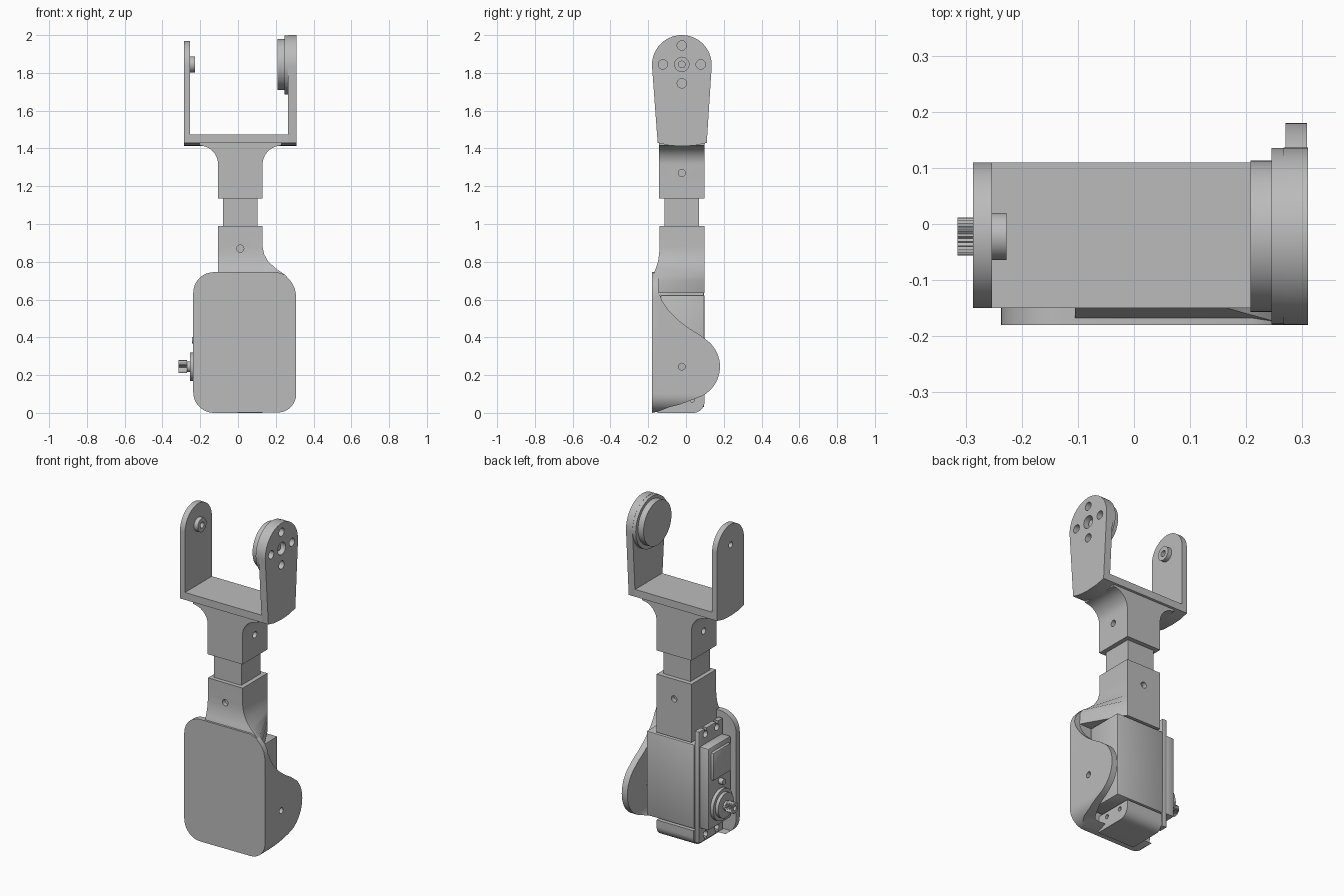
import bpy, bmesh
from math import radians, cos, sin

if "Cube" in bpy.data.objects:
    bpy.data.objects.remove(bpy.data.objects["Cube"])

grey = bpy.data.materials.new("plain grey")
grey.use_nodes = True
grey.diffuse_color = (0.5, 0.5, 0.5, 1)
grey.node_tree.nodes["Principled BSDF"].inputs["Base Color"].default_value = (0.5, 0.5, 0.5, 1)
MID_Y = -0.022    # shared centre line in depth
SHAFT_Z, PIVOT_Z = 0.245, 1.845


def arc(cx, cy, r, start, end, n=12):
    angles = [radians(start + (end - start) * i / n) for i in range(n + 1)]
    return [(cx + r * cos(a), cy + r * sin(a)) for a in angles]


def loft(name, rings):
    """Skin a stack of equal-length rings and cap both ends."""
    bm = bmesh.new()
    loops = [[bm.verts.new(p) for p in ring] for ring in rings]
    bm.faces.new(loops[0])
    bm.faces.new(loops[-1])
    for a, b in zip(loops, loops[1:]):
        for i in range(len(a)):
            j = (i + 1) % len(a)
            bm.faces.new((a[i], a[j], b[j], b[i]))
    bmesh.ops.recalc_face_normals(bm, faces=bm.faces)
    mesh = bpy.data.meshes.new(name)
    bm.to_mesh(mesh)
    bm.free()
    mesh.materials.append(grey)
    ob = bpy.data.objects.new(name, mesh)
    bpy.context.collection.objects.link(ob)
    return ob


def prism(name, pts, axis, lo, hi):
    """Extrude a 2D outline: X takes (y, z), Y takes (x, z)."""
    place = {"X": lambda p, d: (d, p[0], p[1]), "Y": lambda p, d: (p[0], d, p[1])}[axis]
    return loft(name, [[place(p, d) for p in pts] for d in (lo, hi)])


def disc(name, a, b, r, axis, lo, hi, n=40):
    return prism(name, arc(a, b, r, 0, 360, n)[:-1], axis, lo, hi)


def box(name, x0, x1, y0, y1, z0, z1, bevel=0):
    ob = prism(name, [(y0, z0), (y1, z0), (y1, z1), (y0, z1)], "X", x0, x1)
    if bevel:
        mod = ob.modifiers.new("bevel", "BEVEL")
        mod.width, mod.segments = bevel, 2
        apply(ob, mod)
    return ob


def apply(ob, mod):
    bpy.context.view_layer.objects.active = ob
    bpy.ops.object.modifier_apply(modifier=mod.name)


def boolean(ob, tool, operation="DIFFERENCE"):
    mod = ob.modifiers.new("cut", "BOOLEAN")
    mod.operation, mod.object, mod.solver = operation, tool, "EXACT"
    apply(ob, mod)
    bpy.data.objects.remove(tool)


def drill(ob, a, b, r, axis, lo, hi):
    boolean(ob, disc("drill", a, b, r, axis, lo, hi, 20))


# Shell: front plate outline trimmed by the side profile, then hollowed
outline = (arc(-0.127, 0.11, 0.11, 180, 270) + arc(0.21, 0.1, 0.098, 270, 360)
           + [(0.308, 0.62), (0.3, 0.66), (0.285, 0.69), (0.25, 0.73), (0.21, 0.745)]
           + arc(-0.127, 0.635, 0.11, 90, 180))
shell = prism("shell", outline, "Y", -0.18, 0.3)
side = ([(-0.18, 0), (-0.15, 0.006), (-0.09, 0.03), (-0.04, 0.042)]
        + arc(0.005, SHAFT_Z, 0.175, -72, 48, 20)
        + [(0.07, 0.415), (0.02, 0.445), (-0.04, 0.49), (-0.09, 0.54),
           (-0.125, 0.59), (-0.145, 0.64), (-0.145, 0.76), (-0.18, 0.76)])
boolean(shell, prism("side_trim", side, "X", -0.5, 0.5), "INTERSECT")
hollow = [(-0.5, 0.03)] + arc(0.19, 0.11, 0.08, 270, 360) + [(0.27, 0.9), (-0.5, 0.9)]
boolean(shell, prism("hollow", hollow, "Y", -0.145, 0.5))
drill(shell, MID_Y, SHAFT_Z, 0.018, "X", 0.2, 0.4)

# Lower neck flaring into the shell
rings = []
for z, t in ((0.635, 1), (0.7, 0.98), (0.73, 0.86), (0.765, 0.5), (0.8, 0.22),
             (0.84, 0.06), (0.88, 0), (0.99, 0)):
    front, wide = -0.14 - 0.039 * t, 0.13 + 0.14 * t
    rings.append([(-0.105, 0.098, z), (0.13, 0.098, z), (wide, front + 0.03 * t, z),
                  (wide, front, z), (-0.105, front, z)])
lower_neck = loft("lower_neck", rings)
drill(lower_neck, 0.012, 0.87, 0.019, "Y", -0.3, 0.3)

# Square rod joining both necks
box("rod", -0.08, 0.103, -0.115, 0.07, 0.8, 1.38)

# Lower mounting block with two screw holes
foot = ([(-0.15, 0)] + arc(0.038, 0.06, 0.06, 270, 360) + [(0.098, 0.1), (-0.15, 0.1)])
block = prism("mounting_block", foot, "X", -0.12, 0.13)
for y in (MID_Y - 0.055, MID_Y + 0.055):
    drill(block, y, 0.07, 0.013, "X", 0.08, 0.2)

# Servo motor with flange, raised panel and splined output
box("servo_body", -0.125, 0.2, -0.135, 0.098, 0.11, 0.625, 0.008)
box("servo_top_case", -0.215, -0.15, -0.13, 0.09, 0.12, 0.62, 0.012)
flange = box("servo_flange", -0.155, -0.125, -0.135, 0.095, 0.03, 0.71, 0.004)
for y in (MID_Y - 0.055, MID_Y + 0.055):
    for z, tip in ((0.065, 0), (0.675, 0.74)):
        drill(flange, y, z, 0.02, "X", -0.2, -0.1)
        boolean(flange, box("slot", -0.2, -0.1, y - 0.01, y + 0.01, min(z, tip), max(z, tip)))
box("servo_panel", -0.232, -0.2, -0.105, 0.065, 0.42, 0.59, 0.008)
disc("panel_button", MID_Y, 0.385, 0.018, "X", -0.243, -0.2)
disc("output_base", MID_Y, SHAFT_Z, 0.095, "X", -0.235, -0.2)
disc("output_collar", MID_Y, SHAFT_Z, 0.075, "X", -0.255, -0.23)
disc("output_neck", MID_Y, SHAFT_Z, 0.028, "X", -0.275, -0.25)
teeth = [p for k in range(24) for r, da in ((0.034, 0), (0.029, 7.5))
         for p in arc(MID_Y, SHAFT_Z, r, k * 15 + da, k * 15 + da, 1)[:1]]
spline = prism("output_spline", teeth, "X", -0.315, -0.27)
drill(spline, MID_Y, SHAFT_Z, 0.014, "X", -0.4, -0.29)

# Upper neck with curved shoulders under the fork
shoulders = (arc(0.23, 1.315, 0.1, 180, 90) + [(0.23, 1.44), (-0.205, 1.44)]
             + arc(-0.205, 1.315, 0.1, 90, 0) + [(-0.105, 1.135), (0.13, 1.135)])
upper_neck = prism("upper_neck", shoulders, "Y", -0.142, 0.098)
drill(upper_neck, MID_Y, 1.27, 0.019, "X", -0.3, 0.3)

# Fork: crossbar with a slightly bowed underside
bow = [(0.11, 1.43), (0.05, 1.416), (MID_Y, 1.412), (-0.09, 1.416), (-0.15, 1.43)]
prism("fork_crossbar", bow + [(-0.15, 1.475), (0.11, 1.475)], "X", -0.287, 0.308)

# Fork arm on the plain bearing side
plain = arc(MID_Y + 0.002, 1.84, 0.13, 0, 180, 32) + [(-0.15, 1.43), (0.11, 1.43)]
bearing_arm = prism("bearing_arm", plain, "X", -0.287, -0.253)
drill(bearing_arm, MID_Y, PIVOT_Z, 0.018, "X", -0.4, 0)
boss = disc("bearing_boss", MID_Y, PIVOT_Z, 0.042, "X", -0.254, -0.227)
drill(boss, MID_Y, PIVOT_Z, 0.018, "X", -0.4, 0)

# Fork arm on the driven side, tapered, with a round head and horn disc
taper = arc(MID_Y, 1.842, 0.158, -4, 184, 36) + bow[::-1]
driven_arm = prism("driven_arm", taper, "X", 0.266, 0.31)
head = disc("driven_head", MID_Y, 1.842, 0.157, "X", 0.245, 0.28, 56)
horn = disc("horn_disc", MID_Y, PIVOT_Z, 0.135, "X", 0.208, 0.25, 48)
for part in (driven_arm, head):
    drill(part, MID_Y, PIVOT_Z, 0.038, "X", 0.22, 0.4)
    for dy, dz in ((0.1, 0), (-0.1, 0), (0, 0.1), (0, -0.1)):
        drill(part, MID_Y + dy, PIVOT_Z + dz, 0.025, "X", 0.22, 0.4)
disc("horn_hub", MID_Y, PIVOT_Z, 0.02, "X", 0.24, 0.29, 20)

# Smooth the curved walls and keep the hard edges
bpy.ops.object.select_all(action="DESELECT")
for ob in bpy.context.collection.objects:
    if ob.type == "MESH":
        ob.select_set(True)
        bpy.context.view_layer.objects.active = ob
bpy.ops.object.shade_smooth_by_angle(angle=radians(30))
